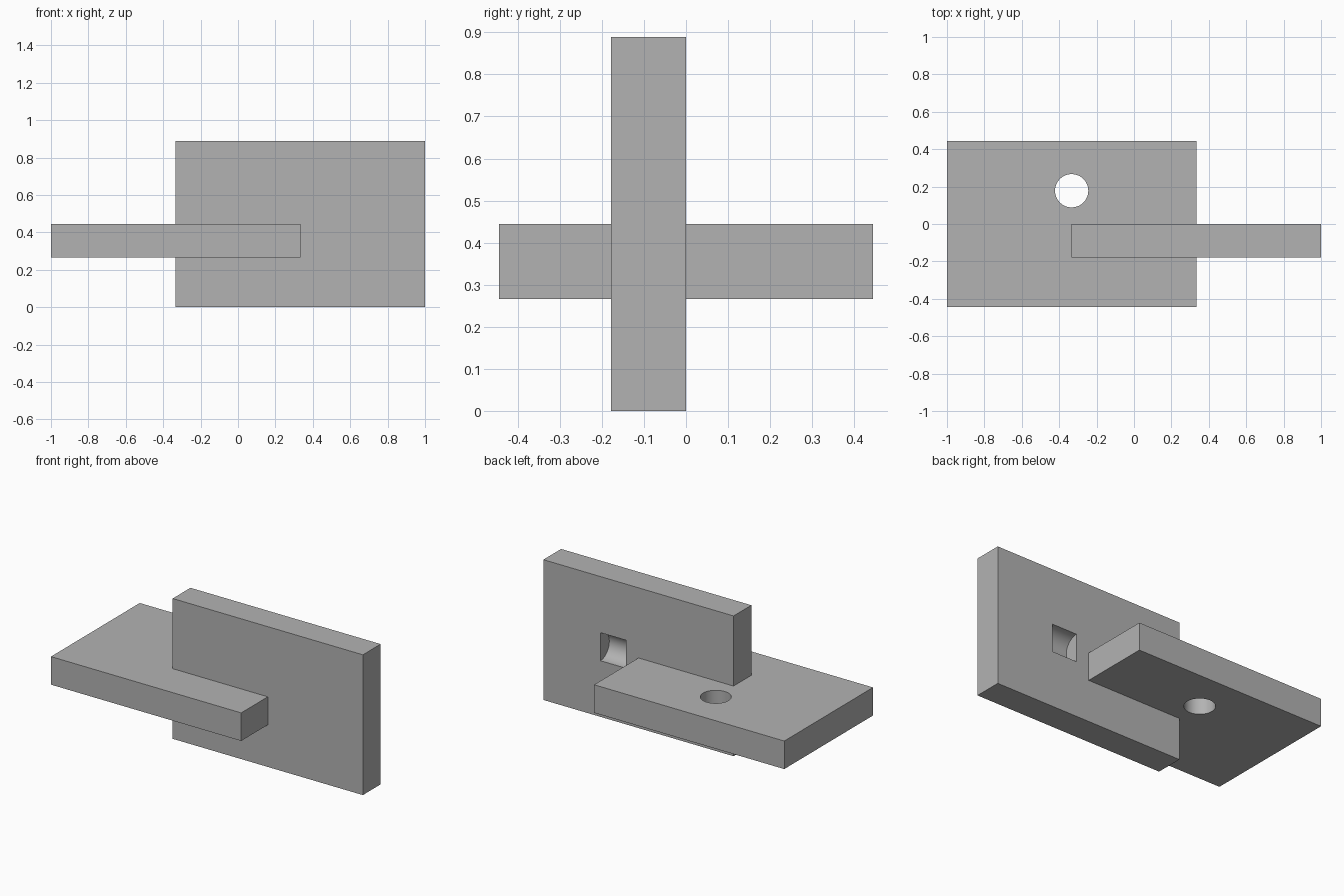
import bpy
from math import pi

cube = bpy.data.objects.get("Cube")
if cube:
    bpy.data.objects.remove(cube, do_unlink=True)

U = 2 / 22.5  # design unit: plates are 15 x 10 x 2 units

grey = bpy.data.materials.new("plain_grey")
grey.use_nodes = True
colour = (0.45, 0.45, 0.45, 1)
grey.diffuse_color = colour
grey.node_tree.nodes["Principled BSDF"].inputs["Base Color"].default_value = colour


def plate(name, centre, size):
    bpy.ops.mesh.primitive_cube_add(size=1, location=[c * U for c in centre])
    ob = bpy.context.object
    ob.name = name
    ob.scale = [s * U for s in size]
    bpy.ops.object.transform_apply(location=False, rotation=False, scale=True)
    ob.data.materials.append(grey)
    return ob


def drill(target, name, centre, depth, rotation=(0, 0, 0)):
    """Cut a round bore of one unit radius into the target."""
    bpy.ops.mesh.primitive_cylinder_add(vertices=64, radius=U, depth=depth * U,
                                        location=[c * U for c in centre],
                                        rotation=rotation)
    cutter = bpy.context.object
    cutter.name = name
    cutter.data.materials.append(grey)
    cut = target.modifiers.new(name, "BOOLEAN")
    cut.object = cutter
    cut.solver = "EXACT"
    bpy.ops.object.select_all(action="DESELECT")
    target.select_set(True)
    bpy.context.view_layer.objects.active = target
    bpy.ops.object.modifier_apply(modifier=cut.name)
    bpy.data.objects.remove(cutter, do_unlink=True)
    bpy.ops.object.shade_smooth_by_angle(angle=pi / 6)


# Lying plate with a round through hole
flat_plate = plate("flat_plate", (-3.75, 0, 4), (15, 10, 2))
drill(flat_plate, "through_hole", (-3.75, 2, 4), 4)

# Standing plate with a half-round pocket in its back
upright_plate = plate("upright_plate", (3.75, -1, 5), (15, 2, 10))
drill(upright_plate, "back_pocket", (5.75, 0, 5), 2, (0, pi / 2, 0))
